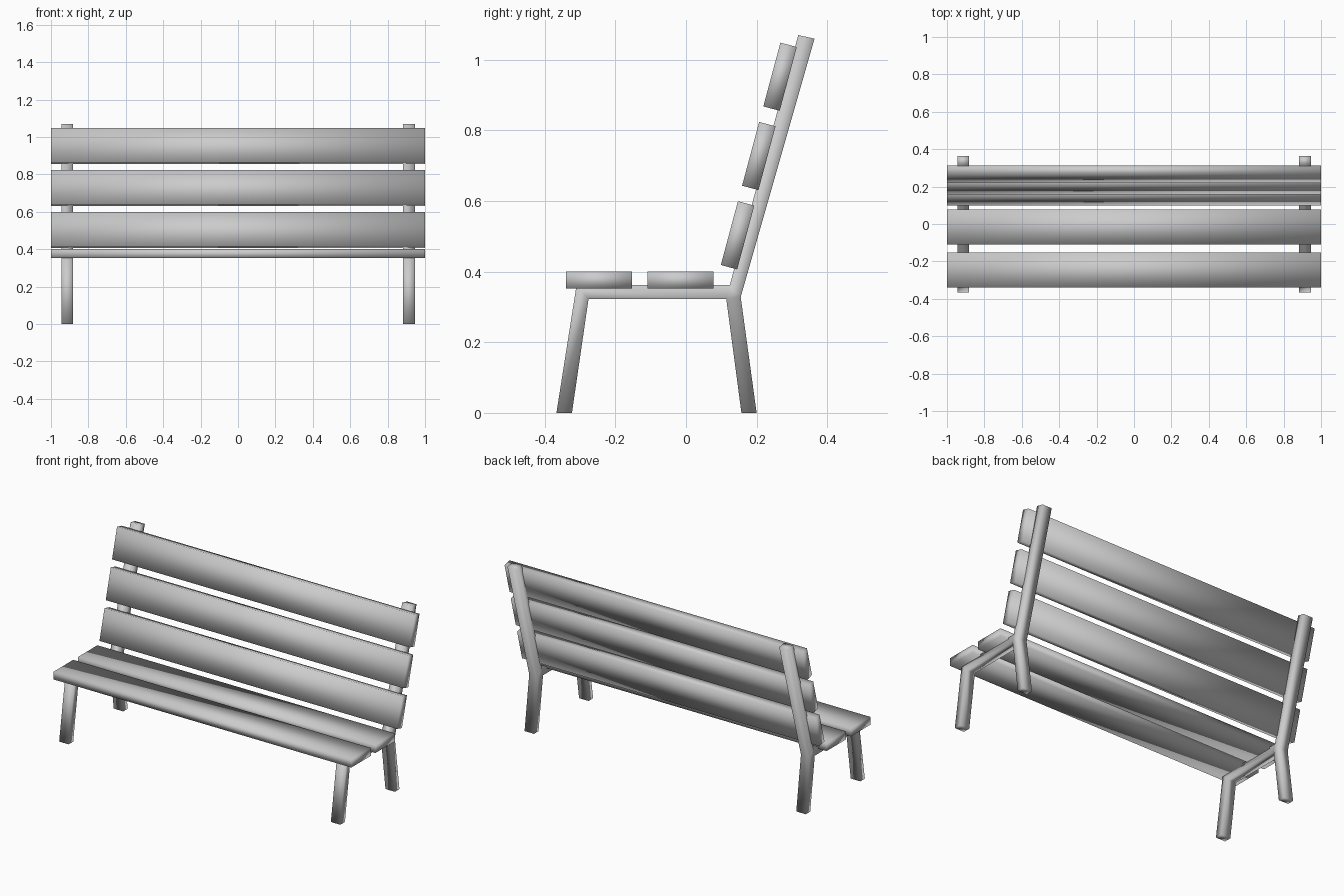
import bpy
from math import radians, sin, cos

cube = bpy.data.objects.get("Cube")
if cube:
    bpy.data.objects.remove(cube, do_unlink=True)

GREY = (0.6, 0.6, 0.6, 1)
grey = bpy.data.materials.new("plain grey")
grey.use_nodes = True
grey.diffuse_color = GREY
grey.node_tree.nodes["Principled BSDF"].inputs["Base Color"].default_value = GREY

TILT = radians(15)       # lean of the backrest
SLAT_WIDTH, SLAT_THICK = 0.187, 0.048


def make_slat(name, y, z, angle):
    """Full-length plank, turned about its long axis."""
    bpy.ops.mesh.primitive_cube_add(size=1, location=(0, y, z), rotation=(angle, 0, 0))
    slat = bpy.context.object
    slat.name = name
    slat.scale = (2, SLAT_WIDTH, SLAT_THICK)
    bpy.ops.object.transform_apply(location=False, rotation=False, scale=True)
    bpy.ops.object.shade_smooth()
    slat.data.materials.append(grey)


# Seat slats
for name, y in (("front_seat_slat", -0.247), ("rear_seat_slat", -0.015)):
    make_slat(name, y, 0.376, 0)

# Backrest slats, stepped up along the leaning posts
for i, name in enumerate(("lower_back_slat", "middle_back_slat", "upper_back_slat")):
    rise = 0.2325 * i
    make_slat(name, 0.146 + rise * sin(TILT), 0.503 + rise * cos(TILT), radians(90) - TILT)

# Side frame outline in (y, z): front leg, seat rail, rear leg, back post
OUTLINE = [(-0.367, 0), (-0.323, 0), (-0.276, 0.323), (-0.31, 0.362),
           (0.114, 0.323), (0.124, 0.362), (0.155, 0.328),
           (0.157, 0), (0.2, 0), (0.364, 1.06), (0.318, 1.07)]
PIECES = [(0, 1, 2, 3), (3, 2, 4, 5), (4, 7, 8, 6), (4, 6, 5), (5, 6, 9, 10)]

for name, side in (("left_frame", 1), ("right_frame", -1)):
    mesh = bpy.data.meshes.new(name)
    mesh.from_pydata([(0, y, z) for y, z in OUTLINE], [], PIECES)
    mesh.materials.append(grey)
    mesh.shade_smooth()
    frame = bpy.data.objects.new(name, mesh)
    frame.location.x = 0.913 * side
    bpy.context.collection.objects.link(frame)
    solid = frame.modifiers.new("thickness", 'SOLIDIFY')
    solid.thickness = 0.064
    solid.offset = 0
